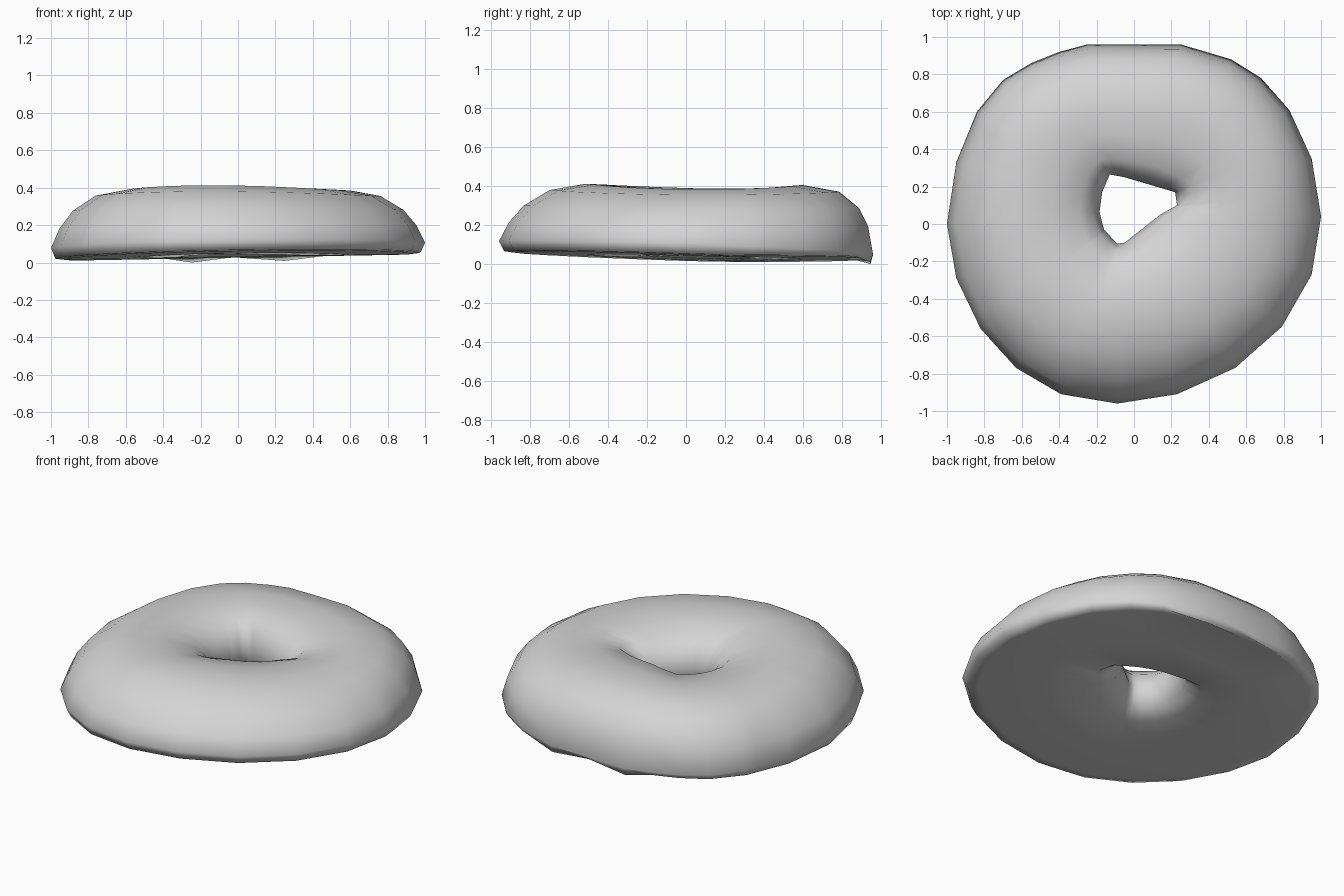
import bpy, bmesh, math
from mathutils import Vector
from mathutils.geometry import intersect_line_line_2d

if "Cube" in bpy.data.objects:
    bpy.data.objects.remove(bpy.data.objects["Cube"])

# Outlines seen from above, counter-clockwise
rim = [(1, .04), (.95, .35), (.83, .61), (.68, .78), (.52, .88), (.25, .96),
       (0, .96), (-.25, .96), (-.4, .92), (-.55, .86), (-.7, .77), (-.84, .6),
       (-.95, .33), (-1, 0), (-.95, -.29), (-.82, -.56), (-.63, -.77),
       (-.39, -.91), (-.09, -.96), (.23, -.91), (.54, -.77), (.79, -.55), (.95, -.27)]
hole = [(.22, .17), (.23, .1), (.14, .05), (-.05, -.1), (-.09, -.105),
        (-.16, -.03), (-.185, .06), (-.17, .17), (-.13, .265), (-.05, .25)]
# Cross-section: fraction from hole to rim, height
top = [(0, .2), (.04, .285), (.13, .35), (.32, .392), (.5, .402), (.7, .37),
       (.85, .29), (.94, .2), (1, .1)]
bottom = [(.968, .045), (.9, .04), (.5, .04), (.15, .045), (.04, .1)]
section = top + bottom
centre = Vector((0, .08))


def angle(p):
    return math.atan2(p[1] - centre.y, p[0] - centre.x)


def cast(outline, a):
    """Point where a ray from the centre meets the outline."""
    far = centre + Vector((math.cos(a), math.sin(a))) * 3
    for p, q in zip(outline, outline[1:] + outline[:1]):
        hit = intersect_line_line_2d(centre, far, Vector(p), Vector(q))
        if hit:
            return hit
    return min((Vector(p) for p in outline), key=lambda p: abs(angle(p) - a))


def section_point(i, a, outer, inner):
    """One point of the cross-section, varied around the ring."""
    t, z = section[i]
    back = max(0, math.sin(a))
    # Steeper outer wall towards the back
    if t > .5:
        t += (.15 + .85 * back) * (t - .5) * (1 - t)
    p = inner.lerp(outer, t)
    # Tilted base, flattening out behind the middle
    low = 1 - z / .4
    base = .02 * p.x - .036 * min(p.y, .2) - .004
    # Crown sinks at the sides and peaks at the front left
    crown = .008 - .022 * math.cos(a) ** 2
    crown += .01 * max(0, math.cos(a + 2.3)) ** 2
    z += low * base + max(0, 1 - low) ** 2 * crown
    # Higher hole lip and lower rim at the back
    if i < 3:
        z += .03 * back
    if i == len(top) - 1:
        z -= .04 * back
    # Two drooping corners under the back edge
    if i == len(top) and p.y > .9 and .2 < abs(p.x) < .3:
        z -= .027
    return p.x, p.y, z


# Columns pass through every rim corner and the distinct hole corners
columns = [(angle(p), Vector(p), cast(hole, angle(p))) for p in rim]
for p in hole:
    if min(abs(angle(p) - c[0]) for c in columns) > .05:
        columns.append((angle(p), cast(rim, angle(p)), Vector(p)))
columns.sort(key=lambda c: c[0])

# Lofted ring
bm = bmesh.new()
n = len(section)
rings = [[bm.verts.new(section_point(i, *c)) for i in range(n)] for c in columns]
for r, s in zip(rings, rings[1:] + rings[:1]):
    for i in range(n):
        j = (i + 1) % n
        bm.faces.new((r[i], r[j], s[j], s[i]))
bmesh.ops.recalc_face_normals(bm, faces=bm.faces)
lowest = min(v.co.z for v in bm.verts)
for v in bm.verts:
    v.co.z -= lowest
for f in bm.faces:
    f.smooth = True

mesh = bpy.data.meshes.new("ring_body")
bm.to_mesh(mesh)
bm.free()
body = bpy.data.objects.new("ring_body", mesh)
bpy.context.collection.objects.link(body)

mat = bpy.data.materials.new("light_grey")
mat.use_nodes = True
colour = (.66, .66, .66, 1)
mat.diffuse_color = colour
mat.node_tree.nodes["Principled BSDF"].inputs["Base Color"].default_value = colour
mesh.materials.append(mat)
